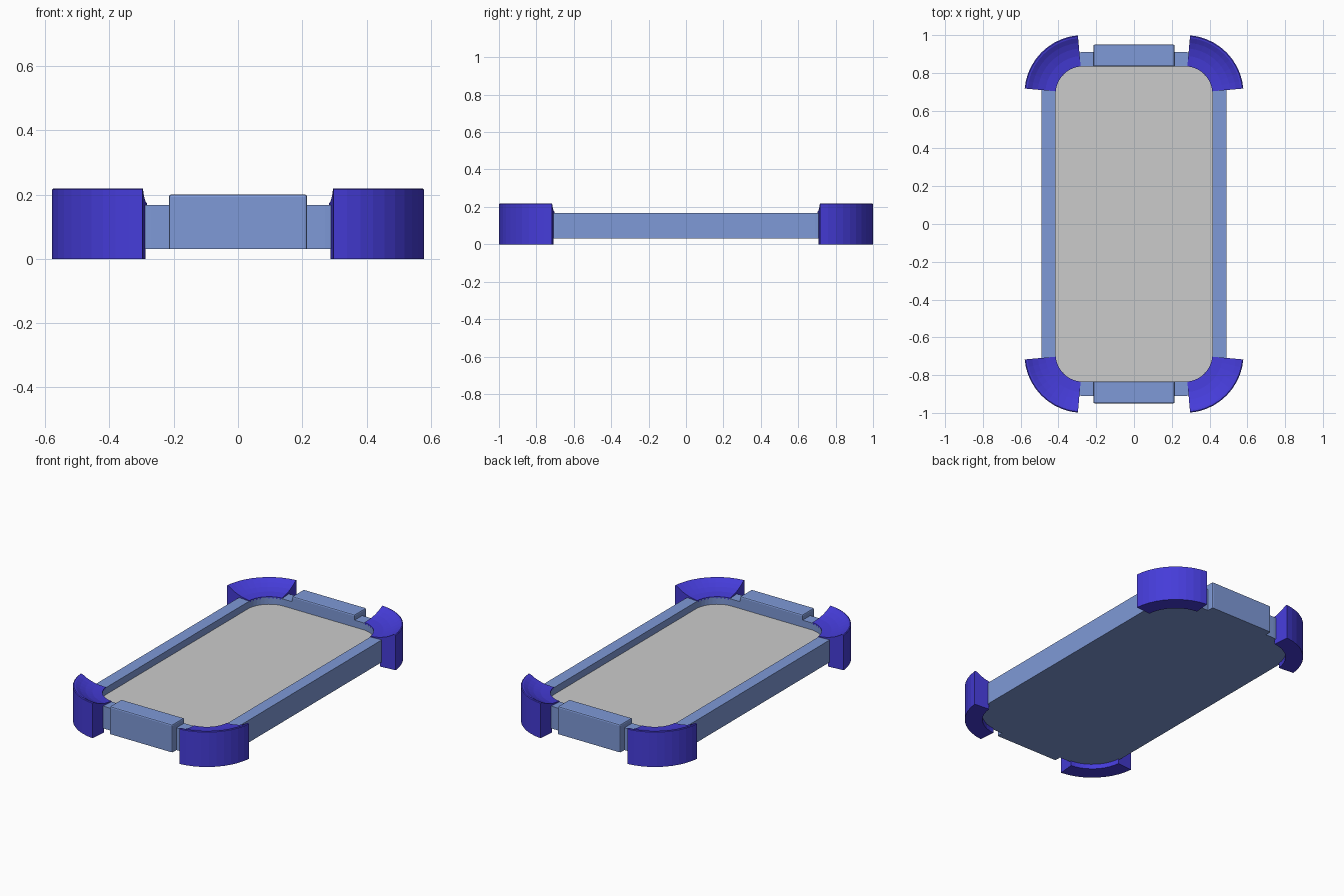
import bpy, bmesh
from math import sin, cos, pi, radians

if "Cube" in bpy.data.objects:
    bpy.data.objects.remove(bpy.data.objects["Cube"])

CX, CY = 0.27, 0.69      # centre shared by all corner arcs
SEG = 10                 # facets per quarter turn


def material(name, rgb):
    m = bpy.data.materials.new(name)
    m.diffuse_color = (*rgb, 1)
    m.use_nodes = True
    m.node_tree.nodes["Principled BSDF"].inputs["Base Color"].default_value = m.diffuse_color
    return m


def finish(bm, name, mat=None, mirror=(False, False)):
    bmesh.ops.recalc_face_normals(bm, faces=bm.faces[:])
    me = bpy.data.meshes.new(name)
    bm.to_mesh(me)
    bm.free()
    ob = bpy.data.objects.new(name, me)
    bpy.context.collection.objects.link(ob)
    if mat:
        me.materials.append(mat)
    if any(mirror):
        mod = ob.modifiers.new("mirror", 'MIRROR')
        mod.use_axis = (*mirror, False)
        mod.use_mirror_merge = False
    return ob


def rounded_loop(bm, r, z):
    """Rounded rectangle whose corner arcs have radius r."""
    verts = []
    for q, (sx, sy) in enumerate([(1, 1), (-1, 1), (-1, -1), (1, -1)]):
        for i in range(SEG + 1):
            a = (q + i / SEG) * pi / 2
            verts.append(bm.verts.new((sx * CX + r * cos(a), sy * CY + r * sin(a), z)))
    return verts


def lofted(name, sections, mat=None):
    """Skin a stack of rounded rectangles and cap both ends."""
    bm = bmesh.new()
    loops = [rounded_loop(bm, r, z) for r, z in sections]
    for a, b in zip(loops, loops[1:]):
        n = len(a)
        for i in range(n):
            j = (i + 1) % n
            bm.faces.new((a[i], a[j], b[j], b[i]))
    bm.faces.new(loops[0])
    bm.faces.new(loops[-1])
    return finish(bm, name, mat)


frame_blue = material("frame_blue", (0.21, 0.32, 0.68))
guard_blue = material("guard_blue", (0.06, 0.045, 0.69))

# Tray-shaped frame with a closed back
lofted("frame", [(0.22, 0.03), (0.22, 0.168), (0.145, 0.168), (0.145, 0.10)], frame_blue)

# Grey panel set into the tray
lofted("panel", [(0.1449, 0.101), (0.1449, 0.125)])

# Raised blocks on the two short ends
bm = bmesh.new()
bmesh.ops.create_cube(bm, size=1)
for v in bm.verts:
    v.co.x *= 0.43
    v.co.y = 0.8925 + v.co.y * 0.115
    v.co.z = 0.1155 + v.co.z * 0.171
edges = [e for e in bm.edges
         if all(v.co.z > 0.1 for v in e.verts) or all(v.co.y > 0.9 for v in e.verts)]
edges = [e for e in edges if not all(v.co.z < 0.1 for v in e.verts)]
bmesh.ops.bevel(bm, geom=edges, offset=0.008, segments=2, profile=0.5, affect='EDGES')
finish(bm, "end_block", frame_blue, (False, True))

# Corner guards: dished cross-section swept round the corner
profile = [(0.21, 0.0), (0.31, 0.0), (0.31, 0.216), (0.305, 0.219), (0.295, 0.217),
           (0.27, 0.202), (0.24, 0.189), (0.20, 0.178), (0.145, 0.172),
           (0.145, 0.160), (0.21, 0.160)]
bm = bmesh.new()
rings = []
for i in range(SEG + 1):
    a = radians(5 + 80 * i / SEG)
    rings.append([bm.verts.new((CX + r * cos(a), CY + r * sin(a), z)) for r, z in profile])
for a, b in zip(rings, rings[1:]):
    for i in range(len(profile)):
        j = (i + 1) % len(profile)
        bm.faces.new((a[i], a[j], b[j], b[i]))
bm.faces.new(rings[0])
bm.faces.new(rings[-1])
finish(bm, "corner_guard", guard_blue, (True, True))
